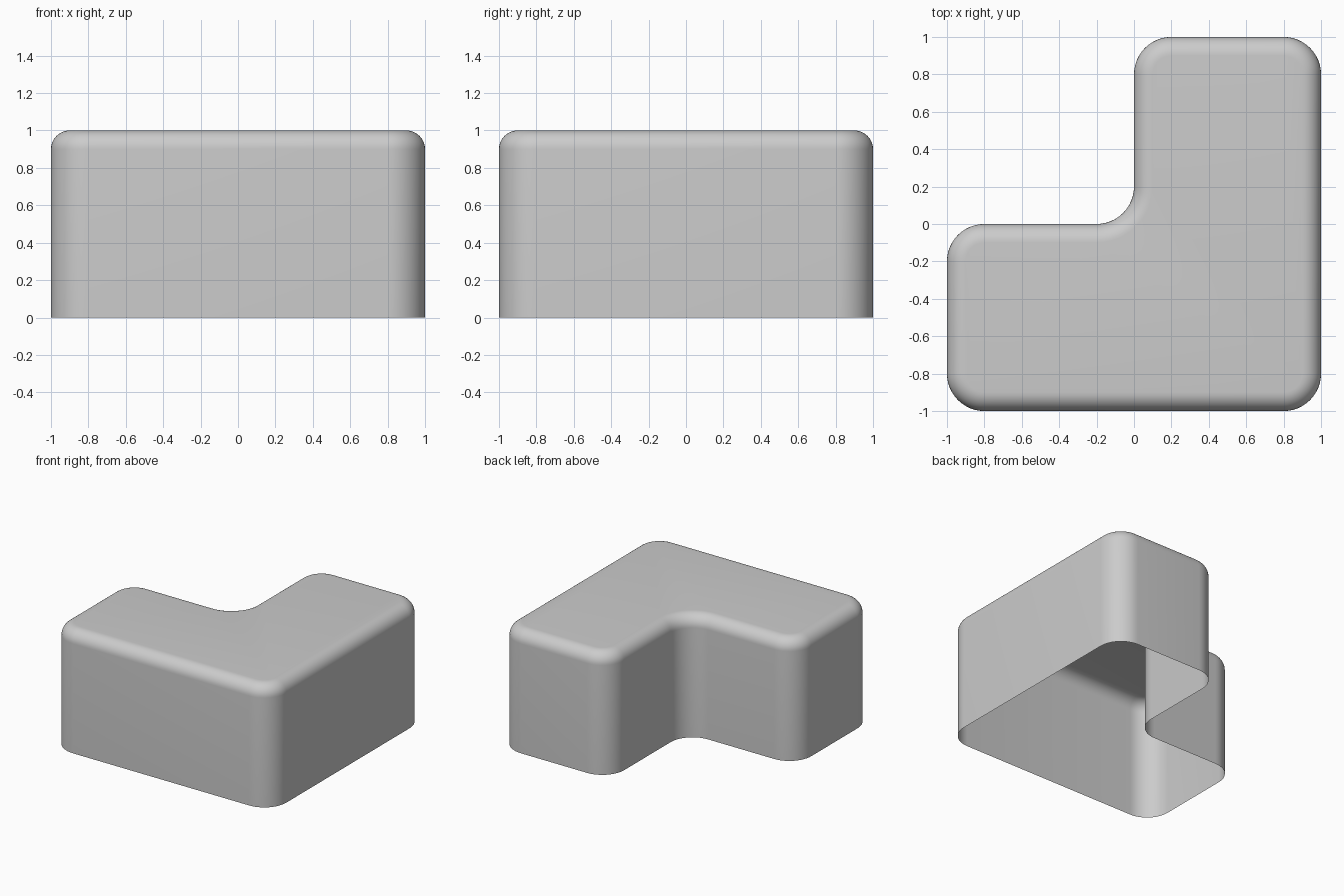
import bpy, bmesh
from math import sin, cos, radians, pi

if "Cube" in bpy.data.objects:
    bpy.data.objects.remove(bpy.data.objects["Cube"])

CORNER_R, EDGE_R, HEIGHT = 0.2, 0.1, 1.0
ARC_STEPS, EDGE_STEPS = 12, 10

# Corners of the L outline: centre x, centre y, start angle, sweep angle
CORNERS = [(-0.8, -0.8, 180, 90), (0.8, -0.8, 270, 90), (0.8, 0.8, 0, 90),
           (0.2, 0.8, 90, 90), (-0.2, 0.2, 0, -90), (-0.8, -0.2, 90, 90)]


def outline(inset):
    """L outline moved inwards; the concave corner grows as the others shrink."""
    pts = []
    for cx, cy, start, sweep in CORNERS:
        r = CORNER_R - inset if sweep > 0 else CORNER_R + inset
        for i in range(ARC_STEPS + 1):
            a = radians(start + sweep * i / ARC_STEPS)
            pts.append((cx + r * cos(a), cy + r * sin(a)))
    return pts


# Wall profile: straight side, then a quarter-round top edge
profile = [(0.0, 0.0)]
for i in range(EDGE_STEPS + 1):
    a = pi / 2 * i / EDGE_STEPS
    profile.append((EDGE_R * (1 - cos(a)), HEIGHT - EDGE_R + EDGE_R * sin(a)))

# Shell with an open bottom
bm = bmesh.new()
rings = [[bm.verts.new((x, y, z)) for x, y in outline(d)] for d, z in profile]
for low, high in zip(rings, rings[1:]):
    n = len(low)
    for i in range(n):
        j = (i + 1) % n
        bm.faces.new((low[i], low[j], high[j], high[i]))
bm.faces.new(rings[-1])

mesh = bpy.data.meshes.new("rounded_l_shell")
bm.to_mesh(mesh)
bm.free()
shell = bpy.data.objects.new("rounded_l_shell", mesh)
bpy.context.collection.objects.link(shell)
bpy.context.view_layer.objects.active = shell
shell.select_set(True)
bpy.ops.object.shade_smooth_by_angle(angle=radians(30))
